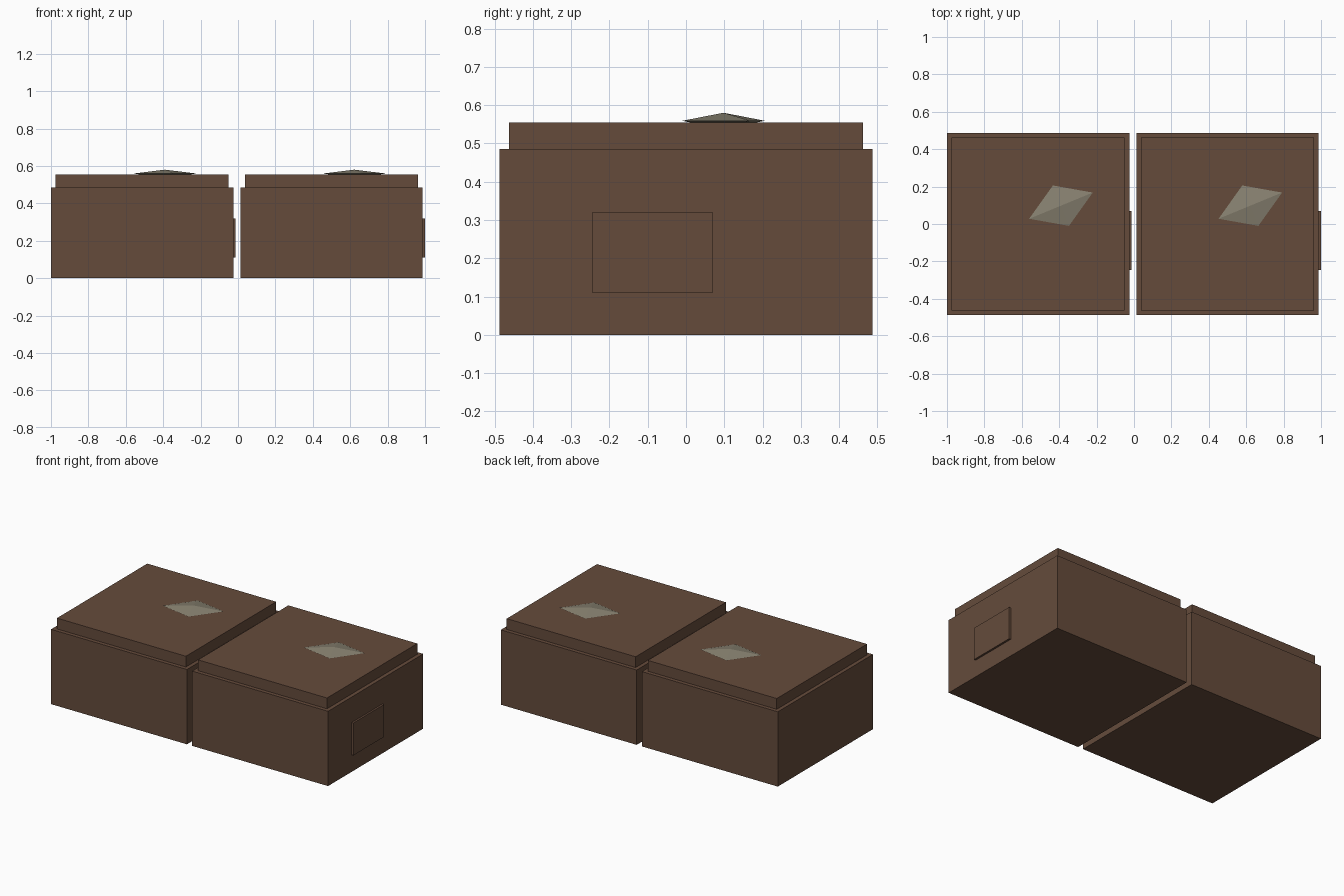
import bpy
import bmesh
from mathutils import Vector

cube = bpy.data.objects.get("Cube")
if cube:
    bpy.data.objects.remove(cube, do_unlink=True)


def material(name, rgb):
    colour = [(c / 255 / 12.92) if c < 11 else ((c / 255 + 0.055) / 1.055) ** 2.4 for c in rgb] + [1]
    mat = bpy.data.materials.new(name)
    mat.use_nodes = True
    mat.diffuse_color = colour
    bsdf = mat.node_tree.nodes["Principled BSDF"]
    bsdf.inputs["Base Color"].default_value = colour
    bsdf.inputs["Roughness"].default_value = 0.9
    return mat


def finish(name, bm, mat):
    bmesh.ops.recalc_face_normals(bm, faces=bm.faces)
    mesh = bpy.data.meshes.new(name)
    bm.to_mesh(mesh)
    bm.free()
    mesh.materials.append(mat)
    obj = bpy.data.objects.new(name, mesh)
    bpy.context.collection.objects.link(obj)
    return obj


def box(name, low, high, mat):
    low, high = Vector(low), Vector(high)
    bm = bmesh.new()
    bmesh.ops.create_cube(bm, size=1)
    bmesh.ops.scale(bm, vec=high - low, verts=bm.verts)
    bmesh.ops.translate(bm, vec=(low + high) / 2, verts=bm.verts)
    return finish(name, bm, mat)


def gem(name, centre, long_half, short_half, height, mat):
    """Flattened double pyramid on a skewed four-cornered outline."""
    centre = Vector(centre)
    a, b, up = Vector(long_half), Vector(short_half), Vector((0, 0, height))
    bm = bmesh.new()
    ring = [bm.verts.new(centre + p) for p in (a, b, -a, -b)]
    for tip in (up, -up):
        v = bm.verts.new(centre + tip)
        for i in range(4):
            bm.faces.new((ring[i], ring[(i + 1) % 4], v))
    return finish(name, bm, mat)


brown = material("brown", (101, 75, 59))
stone = material("grey stone", (135, 129, 112))

HALF, LID = 0.4875, 0.4625
for side, cx in (("right", -0.5125), ("left", 0.5)):
    # Box body with a slightly narrower lid
    box(side + "_body", (cx - HALF, -HALF, 0), (cx + HALF, HALF, 0.485), brown)
    box(side + "_lid", (cx - LID, -LID, 0.485), (cx + LID, LID, 0.555), brown)
    # Raised panel on the side
    box(side + "_side_panel", (cx + HALF - 0.01, -0.245, 0.11),
        (cx + HALF + 0.0125, 0.07, 0.32), brown)
    # Stone half sunk into the lid
    gem(side + "_stone", (cx + 0.122, 0.098, 0.559),
        (0.17, 0.07, 0), (-0.043, 0.108, 0), 0.021, stone)
